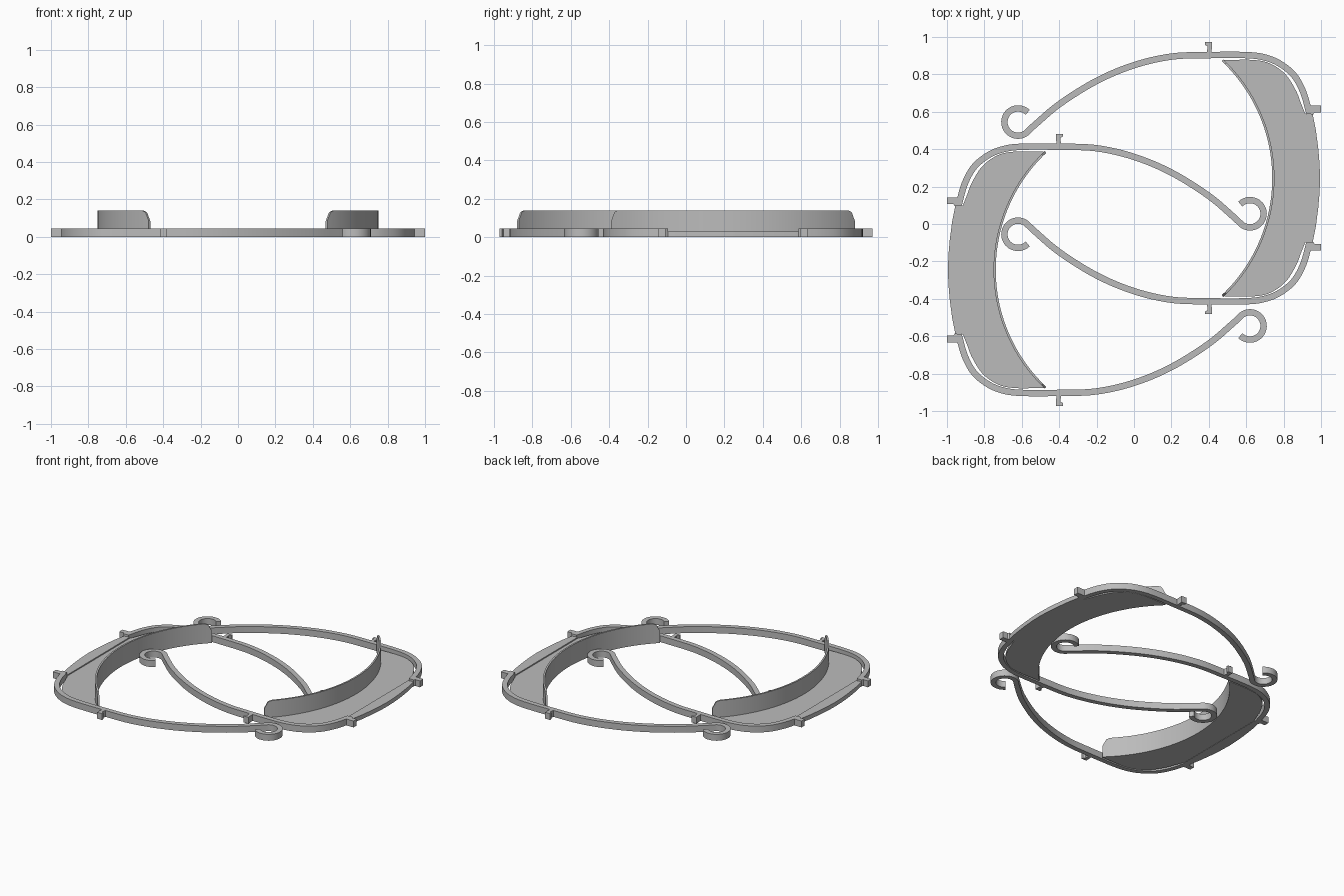
import bpy, bmesh, math
from mathutils import Vector

if "Cube" in bpy.data.objects:
    bpy.data.objects.remove(bpy.data.objects["Cube"], do_unlink=True)

grey = bpy.data.materials.new("light grey")
grey.use_nodes = True
colour = (0.5, 0.5, 0.5, 1)
grey.diffuse_color = colour
grey.node_tree.nodes["Principled BSDF"].inputs["Base Color"].default_value = colour

CENTRE = 0.245     # y of each half's own mirror line
TOP = 0.045        # height of the frame


def finish(bm, name, turn, mirror):
    """Mirror across the half's centre line, turn about z, make the object."""
    for v in bm.verts:
        x, y, z = v.co
        v.co = (turn * x, turn * (mirror * y + CENTRE), z)
    bmesh.ops.recalc_face_normals(bm, faces=bm.faces)
    mesh = bpy.data.meshes.new(name)
    bm.to_mesh(mesh)
    bm.free()
    mesh.materials.append(grey)
    ob = bpy.data.objects.new(name, mesh)
    bpy.context.collection.objects.link(ob)
    bpy.ops.object.select_all(action='DESELECT')
    ob.select_set(True)
    bpy.context.view_layer.objects.active = ob
    bpy.ops.object.shade_smooth_by_angle(angle=math.radians(35))


def smooth(points, steps=6):
    """Catmull-Rom curve through the points."""
    p = [Vector(q) for q in points]
    p = [2 * p[0] - p[1]] + p + [2 * p[-1] - p[-2]]
    out = []
    for a, b, c, d in zip(p, p[1:], p[2:], p[3:]):
        for i in range(steps):
            t = i / steps
            out.append(0.5 * (2 * b + (c - a) * t + (2 * a - 5 * b + 4 * c - d) * t ** 2
                              + (3 * b - a - 3 * c + d) * t ** 3))
    return out + [p[-2]]


def ribbon(path, width, low, high):
    """Rectangular bar along a flat path; high may vary along it."""
    bm = bmesh.new()
    rings = []
    for i, p in enumerate(path):
        d = path[min(i + 1, len(path) - 1)] - path[max(i - 1, 0)]
        n = Vector((-d.y, d.x)).normalized() * width / 2
        h = high(i) if callable(high) else high
        a, b = p + n, p - n
        rings.append([bm.verts.new(c) for c in
                      ((a.x, a.y, low), (b.x, b.y, low), (b.x, b.y, h), (a.x, a.y, h))])
    for r, s in zip(rings, rings[1:]):
        for k in range(4):
            bm.faces.new((r[k], r[k - 1], s[k - 1], s[k]))
    bm.faces.new(rings[0])
    bm.faces.new(rings[-1])
    return bm


def prism(outline, low, high):
    bm = bmesh.new()
    face = bm.faces.new([bm.verts.new((p[0], p[1], low)) for p in outline])
    new = bmesh.ops.extrude_face_region(bm, geom=[face])["geom"]
    for v in new:
        if isinstance(v, bmesh.types.BMVert):
            v.co.z = high
    return bm


# Arm: curled hook, long sweep, then rounded corner
hook = [Vector((-0.62 + 0.073 * math.cos(a), 0.30 + 0.073 * math.sin(a)))
        for a in (math.radians(45 + 265 * i / 26) for i in range(27))]
sweep = smooth([(-0.545, 0.272), (-0.4, 0.395), (-0.2, 0.52), (0, 0.604), (0.2, 0.65), (0.4, 0.658),
                (0.6, 0.658), (0.70, 0.645), (0.78, 0.612), (0.855, 0.55), (0.905, 0.46), (0.938, 0.345)])
arm = hook + sweep

# Inner edge of the crescent
R, EDGE = 0.866, 0.745
half_angle = math.asin(0.63 / R)


def arc(n, start):
    return [Vector((EDGE - R + R * math.cos(a), R * math.sin(a)))
            for a in (start + (half_angle - start) * i / n for i in range(n + 1))]


# Tray outline: crescent edge, end, rounded corner
corner = smooth([(0.49, 0.632), (0.64, 0.632), (0.73, 0.612), (0.81, 0.555),
                 (0.865, 0.47), (0.893, 0.40), (0.915, 0.345)])
tray = arc(20, 0) + corner + [Vector((0.915, 0))]

# Low outer panel between the side clips
panel = [(0.915, 0), (0.915, 0.345), (0.955, 0.345), (0.972, 0.26),
         (0.985, 0.16), (0.992, 0.08), (0.995, 0)]

# Clips on the frame
top_clip = [(0.38, 0.727), (0.418, 0.727), (0.414, 0.66), (0.388, 0.66), (0.394, 0.705), (0.38, 0.712)]
side_clip = [(0.925, 0.345), (0.958, 0.34), (0.965, 0.352), (1.0, 0.352), (1.0, 0.388), (0.935, 0.388)]

# Upright wall, rounded at its upper end corners
wall = arc(60, -half_angle)
RISE, ROUND = 0.14, 0.055


def wall_height(i):
    run = min(i, len(wall) - 1 - i) * 2 * half_angle * R / 60
    gap = max(0, ROUND - run)
    return RISE - ROUND + math.sqrt(max(0, ROUND ** 2 - gap ** 2))


for turn, side in ((1, "left"), (-1, "right")):
    finish(ribbon(wall, 0.012, 0.002, wall_height), side + "_crescent_wall", turn, 1)
    for mirror, end in ((1, "upper"), (-1, "lower")):
        tag = f"{side}_{end}_"
        finish(ribbon(arm, 0.034, 0, TOP), tag + "arm", turn, mirror)
        finish(prism(tray, 0.002, 0.022), tag + "tray", turn, mirror)
        finish(prism(panel, 0, 0.03), tag + "edge_panel", turn, mirror)
        finish(prism(top_clip, 0, TOP), tag + "top_clip", turn, mirror)
        finish(prism(side_clip, 0, TOP), tag + "side_clip", turn, mirror)
